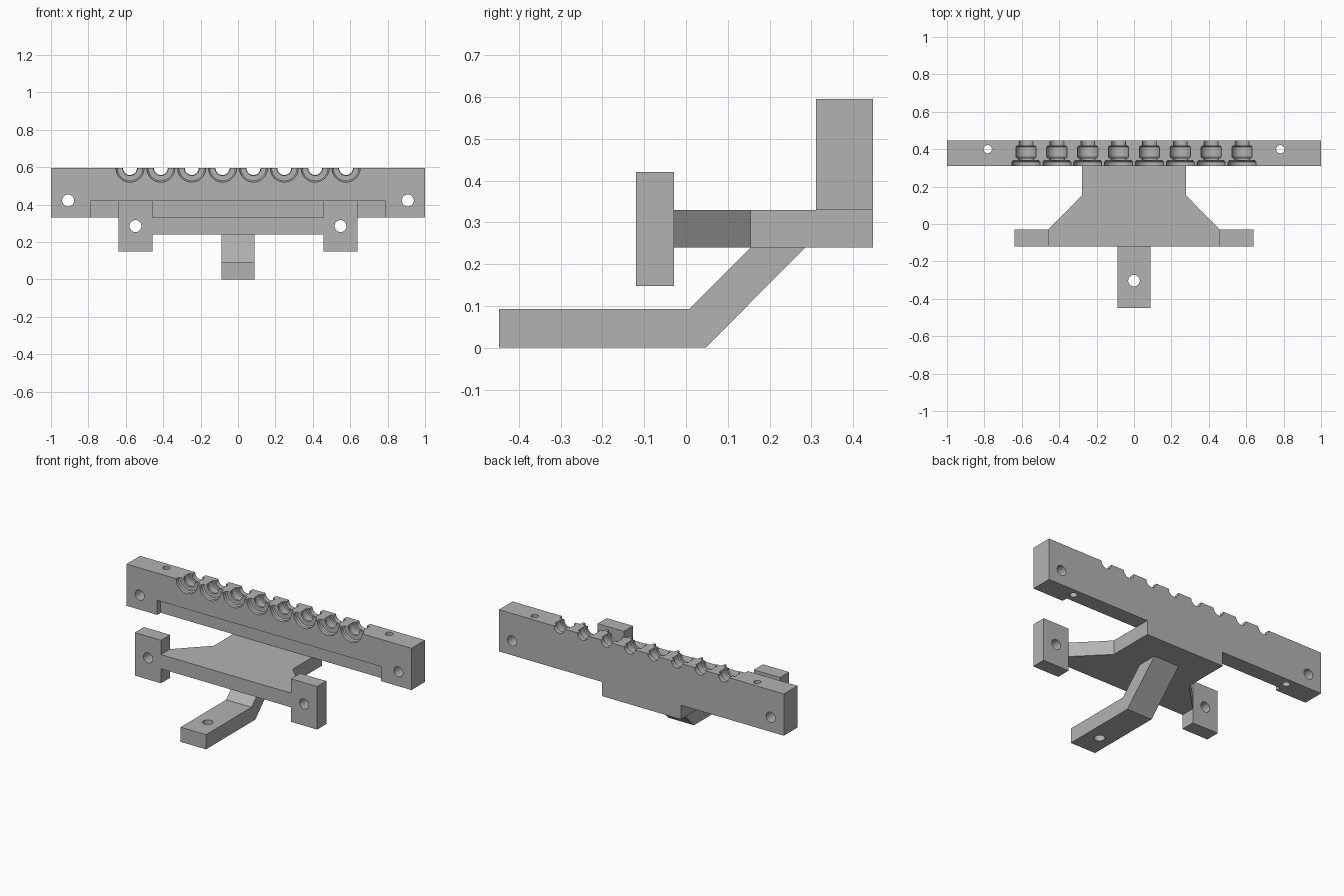
import bpy, bmesh, math
from mathutils import Matrix, Vector

cube = bpy.data.objects.get("Cube")
if cube:
    bpy.data.objects.remove(cube)

grey = bpy.data.materials.new("plain grey")
grey.use_nodes = True
COLOUR = (0.45, 0.45, 0.45, 1)
grey.diffuse_color = COLOUR
grey.node_tree.nodes["Principled BSDF"].inputs["Base Color"].default_value = COLOUR


def finish(name, bm):
    bmesh.ops.recalc_face_normals(bm, faces=bm.faces)
    mesh = bpy.data.meshes.new(name)
    bm.to_mesh(mesh)
    bm.free()
    mesh.materials.append(grey)
    ob = bpy.data.objects.new(name, mesh)
    bpy.context.collection.objects.link(ob)
    return ob


def prism(name, outline, start, end, axis):
    """Extrude a 2D outline along x, y or z."""
    place = {"x": lambda a, b: (start, a, b),
             "y": lambda a, b: (a, start, b),
             "z": lambda a, b: (a, b, start)}[axis]
    bm = bmesh.new()
    face = bm.faces.new([bm.verts.new(place(a, b)) for a, b in outline])
    move = Vector([end - start if axis == k else 0 for k in "xyz"])
    new = bmesh.ops.extrude_face_region(bm, geom=[face])["geom"]
    bmesh.ops.translate(bm, vec=move, verts=[v for v in new if isinstance(v, bmesh.types.BMVert)])
    return finish(name, bm)


def box(name, x0, x1, y0, y1, z0, z1):
    return prism(name, [(x0, y0), (x1, y0), (x1, y1), (x0, y1)], z0, z1, "z")


def turned(name, profile, centre, axis):
    """Solid of revolution from (radius, distance) pairs along y or z."""
    bm = bmesh.new()
    rings = []
    n = 40
    for r, d in profile:
        rings.append([bm.verts.new((r * math.cos(t), r * math.sin(t), d))
                      for t in (math.tau * i / n for i in range(n))])
    for low, high in zip(rings, rings[1:]):
        for i in range(n):
            j = (i + 1) % n
            bm.faces.new((low[i], low[j], high[j], high[i]))
    bm.faces.new(rings[0])
    bm.faces.new(rings[-1])
    if axis == "y":
        bm.transform(Matrix.Rotation(-math.pi / 2, 4, "X"))
    bm.transform(Matrix.Translation(centre))
    return finish(name, bm)


def combine(target, other, operation):
    """Apply a boolean and remove the second solid."""
    mod = target.modifiers.new("combine", "BOOLEAN")
    mod.operation = operation
    mod.solver = "EXACT"
    mod.object = other
    graph = bpy.context.evaluated_depsgraph_get()
    graph.update()
    mesh = bpy.data.meshes.new_from_object(target.evaluated_get(graph))
    target.modifiers.clear()
    target.data = mesh
    bpy.data.objects.remove(other)


def drill(target, radius, centre, axis, length=0.4):
    hole = turned("hole_cutter", [(radius, -length / 2), (radius, length / 2)], centre, axis)
    combine(target, hole, "DIFFERENCE")


FRONT, BACK, TOP = 0.311, 0.447, 0.595   # bar
LOW, HIGH = 0.24, 0.33                   # plate

# Long top bar with a shallow recess along its lower front edge
bracket = box("mounting_bracket", -1, 1, FRONT, BACK, HIGH, TOP)
recess = box("recess_cutter", -0.785, 0.785, 0.2, FRONT + 0.035, 0.2, 0.422)
combine(bracket, recess, "DIFFERENCE")

# Row of stepped half-round sockets along the top of the bar
socket = [(0.075, 0.28), (0.075, 0.332), (0.068, 0.339), (0.04, 0.339),
          (0.04, 0.352), (0.049, 0.352), (0.054, 0.358), (0.054, 0.411),
          (0.049, 0.417), (0.037, 0.417), (0.037, 0.48)]
for i in range(8):
    cutter = turned("socket_cutter", socket, (0.165 * (i - 3.5), 0, TOP), "y")
    combine(bracket, cutter, "DIFFERENCE")

# Bar holes, front to back and top to bottom
for side in (-1, 1):
    drill(bracket, 0.032, (0.908 * side, 0.38, 0.422), "y")
    drill(bracket, 0.022, (0.782 * side, 0.4, 0.47), "z")

# Flared horizontal plate
half = [(0.5, -0.12), (0.5, -0.029), (0.457, -0.029), (0.277, 0.154), (0.277, BACK)]
outline = half + [(-x, y) for x, y in reversed(half)]
combine(bracket, prism("plate", outline, LOW, HIGH, "z"), "UNION")

# Upright tabs at the plate corners
for side in (-1, 1):
    tab = box("tab", *sorted((0.457 * side, 0.64 * side)), -0.12, -0.029, 0.148, 0.421)
    drill(tab, 0.032, (0.548 * side, -0.08, 0.285), "y")
    combine(bracket, tab, "UNION")

# Bent foot under the plate
bend = [(-0.448, 0), (0.047, 0), (0.285, LOW), (0.285, 0.29), (0.155, 0.29),
        (0.155, LOW), (0.008, 0.093), (-0.448, 0.093)]
foot = prism("foot", bend, -0.089, 0.089, "x")
drill(foot, 0.031, (0, -0.303, 0.05), "z")
combine(bracket, foot, "UNION")

# Merge coplanar faces and keep crisp edges
bm = bmesh.new()
bm.from_mesh(bracket.data)
bmesh.ops.remove_doubles(bm, verts=bm.verts, dist=0.0001)
bmesh.ops.dissolve_limit(bm, angle_limit=0.005, verts=bm.verts, edges=bm.edges)
bm.to_mesh(bracket.data)
bm.free()
bpy.ops.object.select_all(action="DESELECT")
bracket.select_set(True)
bpy.context.view_layer.objects.active = bracket
bpy.ops.object.shade_smooth_by_angle(angle=math.radians(25))
